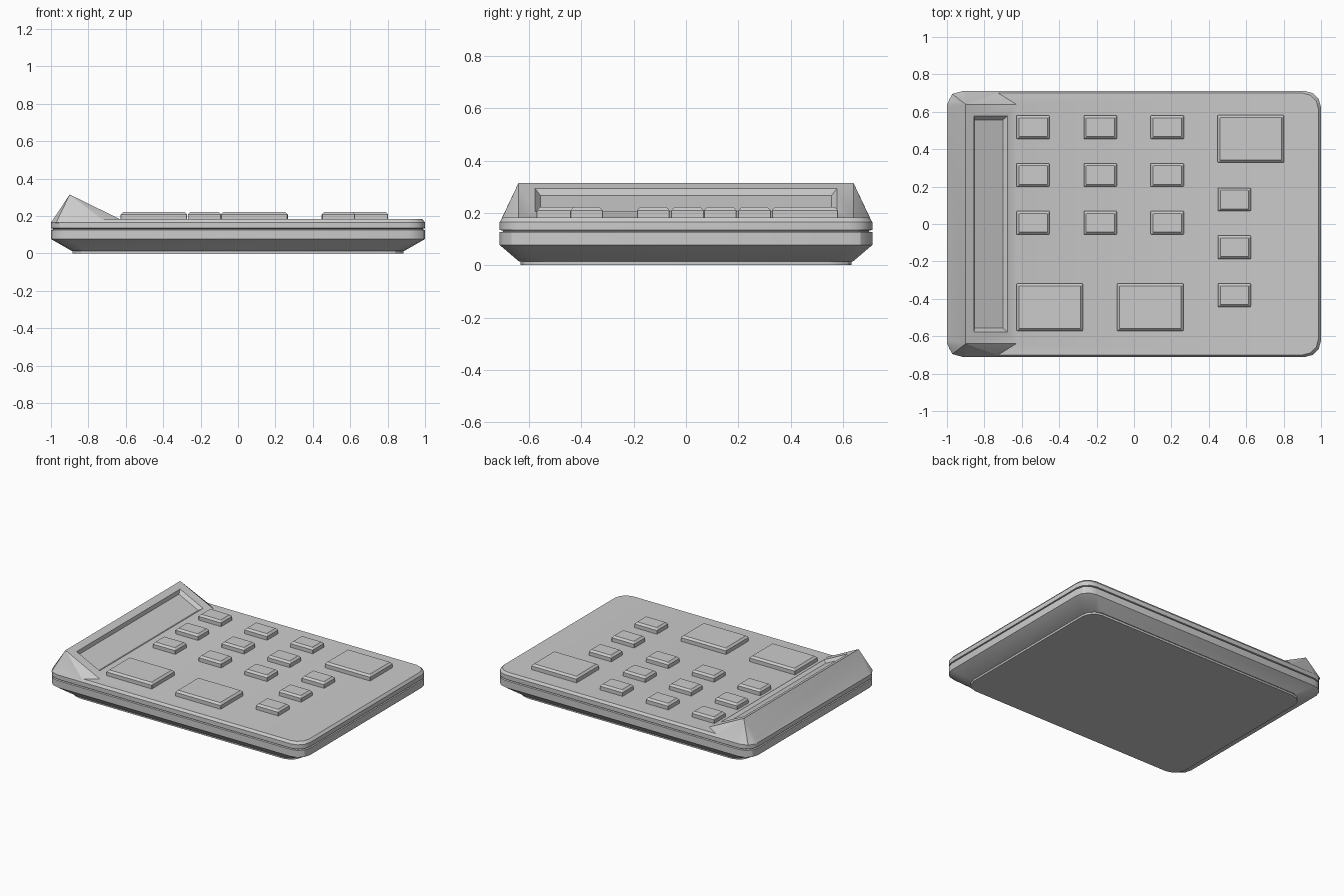
import bpy, bmesh, math
from mathutils import Vector

if "Cube" in bpy.data.objects:
    bpy.data.objects.remove(bpy.data.objects["Cube"])

grey = bpy.data.materials.new("plain grey")
grey.diffuse_color = (0.6, 0.6, 0.6, 1)
grey.use_nodes = True
grey.node_tree.nodes["Principled BSDF"].inputs["Base Color"].default_value = grey.diffuse_color


def finish(name, bm):
    bmesh.ops.recalc_face_normals(bm, faces=bm.faces)
    me = bpy.data.meshes.new(name)
    bm.to_mesh(me)
    bm.free()
    me.materials.append(grey)
    ob = bpy.data.objects.new(name, me)
    bpy.context.collection.objects.link(ob)
    return ob


def smooth(ob, deg=30):
    bpy.ops.object.select_all(action='DESELECT')
    ob.select_set(True)
    bpy.context.view_layer.objects.active = ob
    bpy.ops.object.convert(target='MESH')
    bpy.ops.object.shade_smooth_by_angle(angle=math.radians(deg))


def loft(name, rings, segs=3):
    """Stack of rounded rectangles: (half x, half y, z, corner radius)."""
    bm = bmesh.new()
    loops = []
    for hx, hy, z, r in rings:
        ring = []
        for q, (sx, sy) in enumerate(((1, 1), (-1, 1), (-1, -1), (1, -1))):
            for i in range(segs + 1):
                a = math.pi / 2 * (q + i / segs)
                ring.append(bm.verts.new((sx * (hx - r) + r * math.cos(a),
                                          sy * (hy - r) + r * math.sin(a), z)))
        loops.append(ring)
    n = len(loops[0])
    for a, b in zip(loops, loops[1:]):
        for i in range(n):
            bm.faces.new((a[i], a[(i + 1) % n], b[(i + 1) % n], b[i]))
    bm.faces.new(loops[0])
    bm.faces.new(loops[-1])
    return finish(name, bm)


def hull(name, points):
    bm = bmesh.new()
    for p in points:
        bm.verts.new(p)
    bmesh.ops.convex_hull(bm, input=bm.verts)
    bmesh.ops.dissolve_limit(bm, angle_limit=0.01, verts=bm.verts, edges=bm.edges)
    return finish(name, bm)


# lower case: foot, flared underside, straight rim
smooth(loft("foot", [(.885, .632, 0, .09), (.885, .632, .02, .09)]))
smooth(loft("lower_case", [(.89, .638, .014, .08), (1, .712, .077, .09),
                           (1, .712, .126, .09), (.988, .70, .128, .08)]))
smooth(loft("seam", [(.988, .70, .12, .08), (.988, .70, .14, .08)]))

# upper case with the raised display hood
shell = loft("upper_case", [(.99, .702, .132, .08), (1, .712, .135, .09),
                            (1, .712, .166, .09), (.986, .70, .183, .085)])
side = [(-.9, .64, .315), (-.999, .64, .165), (-.972, .695, .165),
        (-.91, .711, .165), (-.72, .705, .176), (-.63, .64, .183)]
pts = []
for s in (1, -1):
    for x, y, z in side:
        pts.append((x, s * y, z))
        pts.append((x * .97, s * y * .97, .15))
hood = hull("display_hood", pts)

# tapered display recess, cut square to the sloping face
top, foot = Vector((-.9, 0, .315)), Vector((-.63, 0, .183))
u = (foot - top).normalized()
nrm = Vector((-u.z, 0, u.x))
mid = top.lerp(foot, .495)
cut = []
for h, grow in ((-.022, -.02), (.022, .02)):
    for su in (1, -1):
        for sv in (1, -1):
            p = mid + nrm * h + u * su * (.1 + grow * .8)
            cut.append((p.x, sv * (.577 + grow), p.z))
cutter = hull("display_cutter", cut)

for ob, op in ((hood, 'UNION'), (cutter, 'DIFFERENCE')):
    ob.hide_render = True
    mod = shell.modifiers.new(op.lower(), 'BOOLEAN')
    mod.operation, mod.solver, mod.object = op, 'EXACT', ob
smooth(shell)
for ob in (hood, cutter):
    bpy.data.objects.remove(ob)


# keys with chamfered tops
def key(name, cx, cy, w, d):
    c = .013
    ob = loft(name, [(w / 2, d / 2, .17, .002), (w / 2, d / 2, .209, .002),
                     (w / 2 - c, d / 2 - c, .222, .002)], segs=1)
    ob.location = (cx, cy, 0)


SW, SD, BW, BD = .177, .125, .355, .253
for i, x in enumerate((-.539, -.18, .178)):
    for j, y in enumerate((.518, .262, .006)):
        key(f"small_key_{i}_{j}", x, y, SW, SD)
for j, y in enumerate((.131, -.125, -.38)):
    key(f"side_key_{j}", .537, y, SW, SD)
for j, (x, y) in enumerate(((.625, .455), (-.45, -.445), (.087, -.445))):
    key(f"large_key_{j}", x, y, BW, BD)
